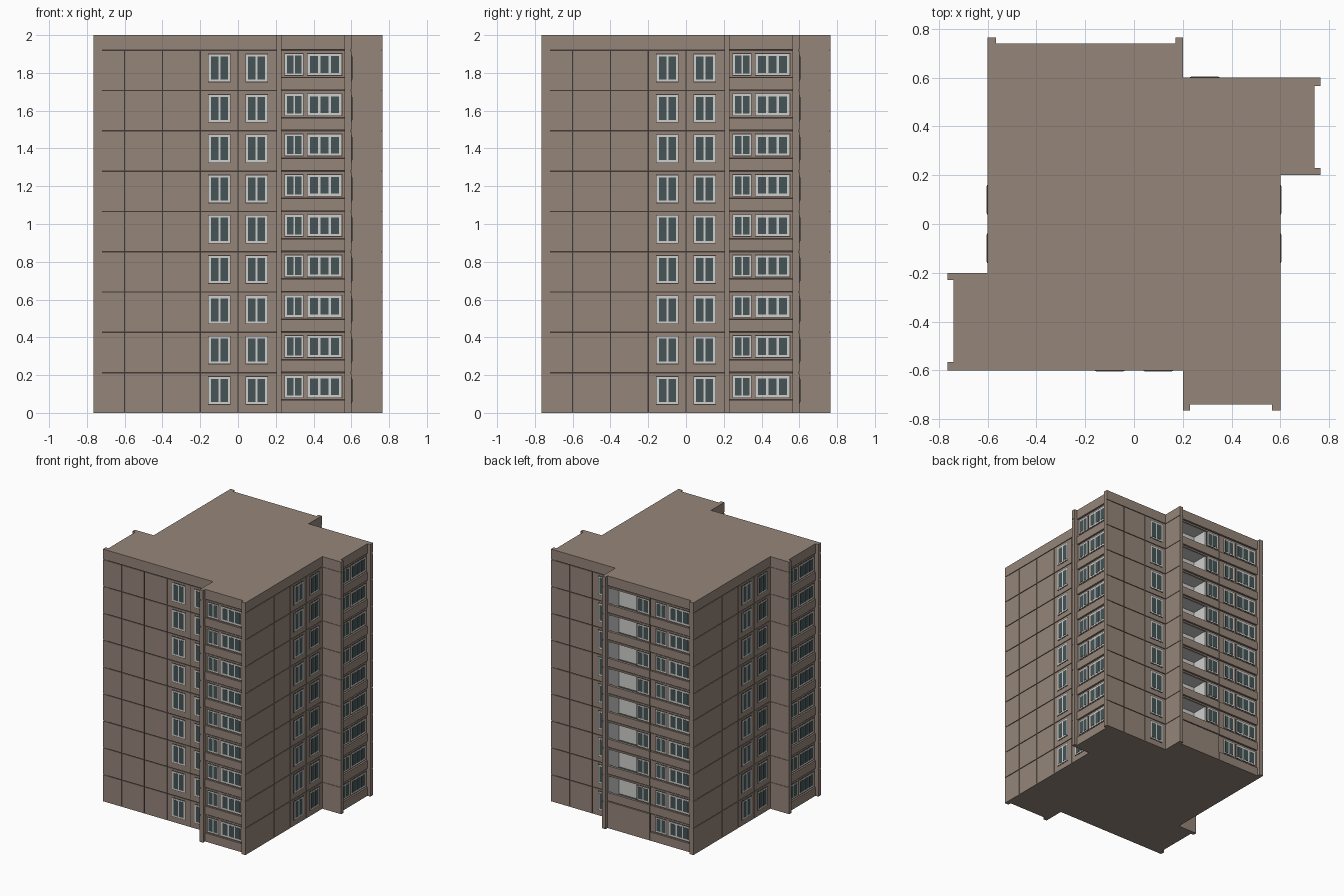
import bpy, bmesh

if "Cube" in bpy.data.objects:
    bpy.data.objects.remove(bpy.data.objects["Cube"])

def mat(name, col):
    m = bpy.data.materials.new(name)
    m.diffuse_color = (*col, 1)
    m.use_nodes = True
    m.node_tree.nodes["Principled BSDF"].inputs["Base Color"].default_value = m.diffuse_color
    return m

WALL = mat("taupe wall", (0.30, 0.237, 0.195))
SEAM = mat("dark seam", (0.055, 0.042, 0.036))
WHITE = mat("off white", (0.62, 0.62, 0.61))
GLASS = mat("dark glass", (0.058, 0.088, 0.092))

FLOORS, H, TOP = 9, 0.2133, 1.92
GAP = 0.0035          # half of a panel joint
parts = {}            # part name -> (bmesh, material)

def turn(u, d, k):
    """Facade coordinates (along, outward) to x, y on side k."""
    x, y = u, -d
    for _ in range(k):
        x, y = -y, x
    return x, y

def box(name, m, k, u0, u1, d0, d1, z0, z1):
    bm = parts.setdefault(name, (bmesh.new(), m))[0]
    (xa, ya), (xb, yb) = turn(u0, d0, k), turn(u1, d1, k)
    xs, ys = sorted((xa, xb)), sorted((ya, yb))
    lo = [bm.verts.new((x, y, z0)) for x, y in
          ((xs[0], ys[0]), (xs[1], ys[0]), (xs[1], ys[1]), (xs[0], ys[1]))]
    hi = [bm.verts.new((*v.co[:2], z1)) for v in lo]
    bm.faces.new(lo[::-1])
    bm.faces.new(hi)
    for i in range(4):
        j = (i + 1) % 4
        bm.faces.new((lo[i], lo[j], hi[j], hi[i]))

def window(k, u0, u1, d, z0, z1, panes, e=0.011):
    box("window_surrounds", SEAM, k, u0 - .004, u1 + .004, d - .004, d + .002, z0 - .004, z1 + .004)
    box("window_frames", WHITE, k, u0, u1, d - .004, d + .004, z0, z1)
    w = (u1 - u0 - e) / panes
    for i in range(panes):
        a = u0 + e + i * w
        box("window_panes", GLASS, k, a, a + w - e, d, d + .0055, z0 + e, z1 - e)

def slab(name, z0, z1):
    """Pinwheel footprint with small corner posts, extruded."""
    bm = parts.setdefault(name, (bmesh.new(), WALL))[0]
    pts = []
    for k in range(4):
        s = -.2 if k == 2 else .2
        for u, d in ((s, .6), (s, .765), (s + .03, .765), (s + .03, .74),
                     (.565, .74), (.565, .765), (.6, .765)):
            pts.append((*turn(u, d, k), z0))
    f = bm.faces.new([bm.verts.new(p) for p in pts])
    r = bmesh.ops.extrude_face_region(bm, geom=[f])
    bmesh.ops.translate(bm, vec=(0, 0, z1 - z0),
                        verts=[v for v in r["geom"] if isinstance(v, bmesh.types.BMVert)])
    bmesh.ops.recalc_face_normals(bm, faces=bm.faces)

# Roof band and base
slab("roof_band", TOP + GAP, 2.0)
slab("base_slab", 0, 0.004)

# Dark core seen in the panel joints
box("core", SEAM, 0, -.595, .595, -.595, .595, .003, 1.95)

for k in range(4):
    back = k == 2
    s = -.2 if back else .2
    # Wing core and corner posts
    box("core", SEAM, k, .08 if back else .205, .595, .5, .726, .003, 1.95)
    box("corner_posts", WALL, k, s + .004, s + .03, .59, .763, .002, 1.95)
    box("corner_posts", WALL, k, .565, .596, .72, .765, .002, 1.95)

    cols = [-.765, -.6, -.4, -.2] + ([] if back else [0, .2])
    for n in range(FLOORS):
        z = n * H
        lo, hi = z + (GAP if n else 0), z + H - GAP
        # Long wall panels
        for i, (a, b) in enumerate(zip(cols, cols[1:])):
            g0 = GAP * .8 if i else 0
            g1 = GAP * .8 if i < len(cols) - 2 else 0
            box("wall_panels", WALL, k, a + g0, b - g1, .585, .6, lo, hi)
        # Short inner side of the wing
        box("wing_side_panels", WALL, k, s, s + .01, .59, .765, lo, hi)
        # Wall windows
        for c in ([-.29] if back else [-.099, .099]):
            window(k, c - .056, c + .056, .6, z + .047, z + .191, 2)
        # Wing parapet, window strip and windows
        left = .2 + GAP if back else .23
        box("wing_parapets", WALL, k, left, .565, .72, .74, lo, z + .068)
        box("wing_window_strips", WALL, k, left, .565, .72, .732, z + .073, hi)
        window(k, .25, .344, .732, z + .082, z + .194, 2, .009)
        window(k, .368, .548, .732, z + .082, z + .194, 3, .012)

        if back and n == 0:
            # Closed ground floor below the loggias
            box("ground_wall", WALL, k, -.17, .2 - GAP, .59, .74, 0, hi)
        elif back:
            # Open loggia: parapet, lintel, glazed strip, white lining, dark floor
            box("loggia_parapets", WALL, k, -.17, .2 - GAP, .72, .74, lo, z + .068)
            box("loggia_lintels", WALL, k, -.17, .08, .72, .735, z + .197, hi)
            box("loggia_window_strips", WALL, k, .08, .2 - GAP, .72, .732, z + .073, hi)
            window(k, .088, .19, .732, z + .082, z + .194, 2, .009)
            box("loggia_lining", WHITE, k, -.17, .08, .59, .602, z, z + H)
            box("loggia_lining", WHITE, k, -.171, -.165, .59, .735, z + .005, z + .205)
            box("loggia_lining", WHITE, k, .074, .081, .59, .728, z + .005, z + .205)
            box("loggia_lining", WHITE, k, -.168, .078, .59, .722, z + .2, z + .207)
            box("loggia_floors", GLASS, k, -.168, .078, .59, .722, z - .004, z + .008)

# Turn the collected parts into objects
for name, (bm, m) in parts.items():
    me = bpy.data.meshes.new(name)
    bm.to_mesh(me)
    bm.free()
    me.materials.append(m)
    bpy.context.collection.objects.link(bpy.data.objects.new(name, me))
